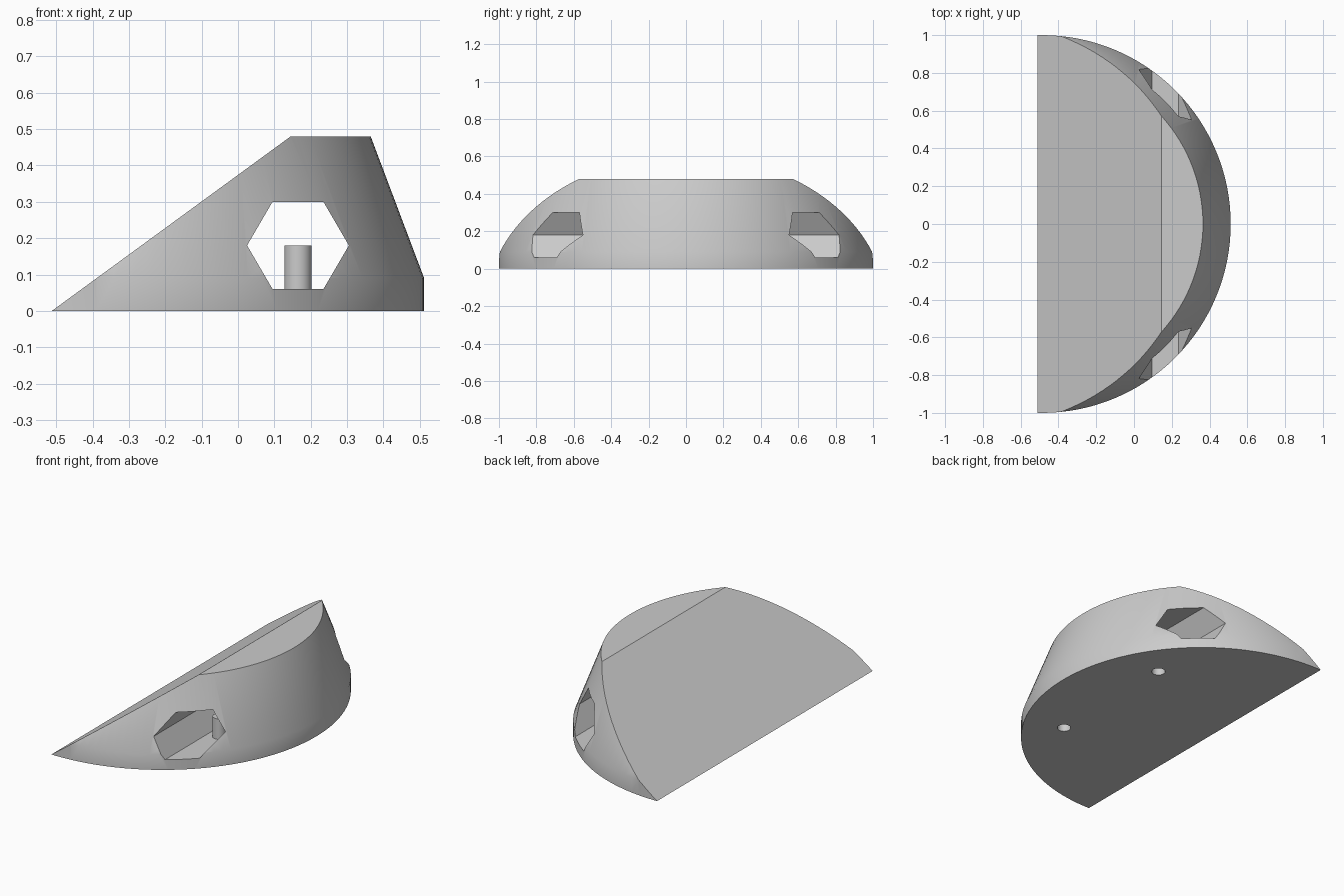
import bpy
import bmesh
import math
from mathutils import Matrix, Vector

if "Cube" in bpy.data.objects:
    bpy.data.objects.remove(bpy.data.objects["Cube"])

CENTRE_X = -0.488      # axis of the round wall
HEIGHT = 0.48
BACK_X = -0.512        # foot of the ramp
RIDGE_X = 0.145        # top of the ramp
HOLE_X, HOLE_Y, HOLE_R = 0.165, 0.407, 0.0375
TUNNEL_Z, TUNNEL_R, TUNNEL_HALF = 0.18, 0.14, 0.12

grey = bpy.data.materials.new("plain grey")
grey.use_nodes = True
colour = (0.6, 0.6, 0.6, 1)
grey.diffuse_color = colour
grey.node_tree.nodes["Principled BSDF"].inputs["Base Color"].default_value = colour


def make_object(name, bm):
    bmesh.ops.recalc_face_normals(bm, faces=bm.faces)
    mesh = bpy.data.meshes.new(name)
    bm.to_mesh(mesh)
    bm.free()
    mesh.materials.append(grey)
    obj = bpy.data.objects.new(name, mesh)
    bpy.context.collection.objects.link(obj)
    return obj


def cylinder(name, radius, z0, z1, x, y, sides=32):
    bm = bmesh.new()
    place = Matrix.Translation((x, y, (z0 + z1) / 2))
    bmesh.ops.create_cone(bm, cap_ends=True, segments=sides, radius1=radius,
                          radius2=radius, depth=z1 - z0, matrix=place)
    return make_object(name, bm)


def smooth(obj):
    bpy.ops.object.select_all(action="DESELECT")
    obj.select_set(True)
    bpy.context.view_layer.objects.active = obj
    bpy.ops.object.shade_smooth_by_angle(angle=math.radians(30))


# Round body: upright band, then a wall leaning inward
bm = bmesh.new()
bmesh.ops.create_circle(bm, cap_ends=True, segments=128, radius=1)
face = bm.faces[:][0]
for radius, z in ((1, 0.09), (0.853, HEIGHT)):
    old = face
    made = bmesh.ops.extrude_face_region(bm, geom=[old], use_keep_orig=(z == 0.09))
    face = [g for g in made["geom"] if isinstance(g, bmesh.types.BMFace)][0]
    for v in face.verts:
        flat = Vector((v.co.x, v.co.y, 0)).normalized() * radius
        v.co = (flat.x, flat.y, z)
    if z == HEIGHT and old.is_valid:
        bmesh.ops.delete(bm, geom=[old], context="FACES_ONLY")
bmesh.ops.translate(bm, verts=bm.verts, vec=(CENTRE_X, 0, 0))

# Slice off the back along the ramp
cut = bmesh.ops.bisect_plane(bm, geom=bm.verts[:] + bm.edges[:] + bm.faces[:],
                             plane_co=(BACK_X, 0, 0),
                             plane_no=(-HEIGHT, 0, RIDGE_X - BACK_X),
                             clear_outer=True)
rim = [e for e in bm.edges if e.is_boundary]
bmesh.ops.holes_fill(bm, edges=rim, sides=0)
body = make_object("wedge_body", bm)

# Hexagonal tunnel from front to back
bm = bmesh.new()
bmesh.ops.create_cone(bm, cap_ends=True, segments=6, radius1=TUNNEL_R,
                      radius2=TUNNEL_R, depth=3)
bmesh.ops.rotate(bm, verts=bm.verts, matrix=Matrix.Rotation(math.pi / 2, 3, "X"))
for v in bm.verts:
    corner = abs(v.co.z) < 0.01
    if abs(v.co.x) < 0.01 or (corner is False and abs(v.co.x) > 0.1):
        v.co = Matrix.Rotation(math.pi / 6, 3, "Y") @ v.co
    if abs(v.co.z) > 0.01:
        v.co.z = math.copysign(TUNNEL_HALF, v.co.z)
bmesh.ops.translate(bm, verts=bm.verts, vec=(HOLE_X, 0, TUNNEL_Z))
cutters = [make_object("tunnel_cutter", bm)]

# Round holes through the floor, each continued by a peg in the tunnel
floor_z = TUNNEL_Z - TUNNEL_HALF
for side, y in (("front", -HOLE_Y), ("back", HOLE_Y)):
    cutters.append(cylinder(side + "_hole_cutter", HOLE_R, -0.1, 0.1, HOLE_X, y))
    peg = cylinder(side + "_peg", HOLE_R, floor_z, TUNNEL_Z, HOLE_X, y)
    bm = bmesh.new()
    bm.from_mesh(peg.data)
    bottom = [f for f in bm.faces if f.normal.z < -0.9]
    bmesh.ops.delete(bm, geom=bottom, context="FACES_ONLY")
    bm.to_mesh(peg.data)
    bm.free()
    smooth(peg)

for cutter in cutters:
    cutter.hide_render = True
    mod = body.modifiers.new(cutter.name, "BOOLEAN")
    mod.operation = "DIFFERENCE"
    mod.solver = "EXACT"
    mod.object = cutter
    bpy.context.view_layer.objects.active = body
    bpy.ops.object.modifier_apply(modifier=mod.name)
    bpy.data.objects.remove(cutter)
smooth(body)
